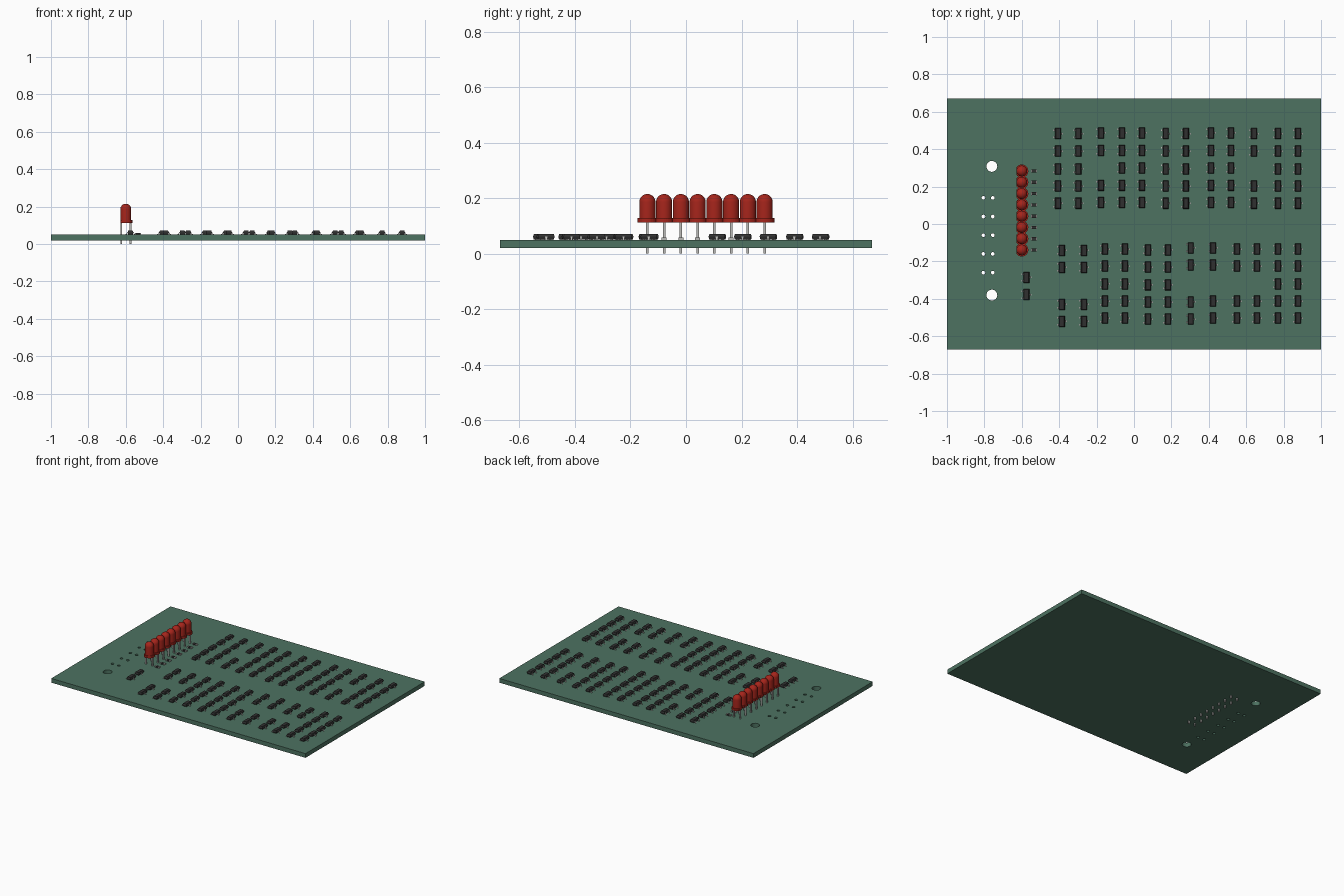
import bpy, bmesh, math

if "Cube" in bpy.data.objects:
    bpy.data.objects.remove(bpy.data.objects["Cube"])

TOP, BOTTOM = 0.05, 0.02


def material(name, rgb):
    m = bpy.data.materials.new(name)
    m.diffuse_color = (*rgb, 1)
    m.use_nodes = True
    m.node_tree.nodes["Principled BSDF"].inputs["Base Color"].default_value = m.diffuse_color
    return m


green = material("board_green", (0.075, 0.17, 0.12))
red = material("led_red", (0.38, 0.018, 0.011))
black = material("package_black", (0.03, 0.03, 0.03))
metal = material("lead_metal", (0.5, 0.5, 0.48))


def finish(bm, name, mats):
    bmesh.ops.recalc_face_normals(bm, faces=bm.faces)
    me = bpy.data.meshes.new(name)
    bm.to_mesh(me)
    bm.free()
    for m in mats:
        me.materials.append(m)
    return me


def place(name, me, loc=(0, 0, 0), turn=0):
    ob = bpy.data.objects.new(name, me)
    ob.location = loc
    ob.rotation_euler.z = turn
    bpy.context.collection.objects.link(ob)
    return ob


def loft(bm, rings, mat=0, smooth=False):
    """Skin closed rings of points and cap both ends."""
    vs = [[bm.verts.new(p) for p in r] for r in rings]
    faces = [bm.faces.new(vs[0][::-1]), bm.faces.new(vs[-1])]
    n = len(vs[0])
    for a, b in zip(vs, vs[1:]):
        for i in range(n):
            j = (i + 1) % n
            f = bm.faces.new((a[i], a[j], b[j], b[i]))
            f.smooth = smooth
            faces.append(f)
    for f in faces:
        f.material_index = mat


def rect(hx, hy, z, cx=0, cy=0):
    return [(cx - hx, cy - hy, z), (cx + hx, cy - hy, z),
            (cx + hx, cy + hy, z), (cx - hx, cy + hy, z)]


def circle(r, z, n, cx=0, cy=0):
    return [(cx + r * math.cos(2 * math.pi * i / n),
             cy + r * math.sin(2 * math.pi * i / n), z) for i in range(n)]


# Circuit board with mounting holes and connector pin holes
bm = bmesh.new()
loops = [rect(1, 0.67, BOTTOM)]
loops += [circle(0.029, BOTTOM, 32, -0.76, y) for y in (0.308, -0.38)]
loops += [circle(0.01, BOTTOM, 16, x, 0.14 - 0.1 * i)
          for x in (-0.805, -0.755) for i in range(5)]
edges = []
for loop in loops:
    vs = [bm.verts.new(p) for p in loop]
    edges += [bm.edges.new((vs[i - 1], vs[i])) for i in range(len(vs))]
bmesh.ops.triangle_fill(bm, use_beauty=True, edges=edges, normal=(0, 0, 1))
res = bmesh.ops.extrude_face_region(bm, geom=bm.faces[:], use_keep_orig=True)
bmesh.ops.translate(bm, vec=(0, 0, TOP - BOTTOM),
                    verts=[v for v in res["geom"] if isinstance(v, bmesh.types.BMVert)])
place("circuit_board", finish(bm, "circuit_board", [green]))

# LED: flanged domed lens with a flat on the flange, and two leads
bm = bmesh.new()
R, N = 0.029, 32
flat = [[(max(x, -R), y, z) for x, y, z in circle(0.035, h, N)] for h in (0.113, 0.128)]
loft(bm, flat)
dome = [(R * math.cos(a), 0.186 + R * math.sin(a))
        for a in (math.pi / 2 * i / 10 for i in range(10))]
loft(bm, [circle(r, z, N) for r, z in [(R, 0.128)] + dome + [(0.002, 0.215)]], smooth=True)
for x in (-0.025, 0.025):
    loft(bm, [rect(0.0045, 0.0045, z, x) for z in (0, 0.115)], 1)
led = finish(bm, "led", [red, metal])

# Chip resistor: dark body with metal end caps
bm = bmesh.new()
loft(bm, [rect(0.0105, 0.0085, z) for z in (0, 0.0085)])
for s in (-1, 1):
    loft(bm, [rect(0.0035, 0.0088, z, s * 0.0135) for z in (0, 0.009)], 1)
resistor = finish(bm, "resistor", [black, metal])

for i in range(8):
    y = -0.139 + 0.0603 * i
    place(f"led_{i + 1}", led, (-0.6, y, 0))
    place(f"resistor_{i + 1}", resistor, (-0.535, y, TOP))

# Transistor: tapered package with three gull-wing legs
bm = bmesh.new()
loft(bm, [rect(0.013, 0.0275, 0.002), rect(0.0155, 0.0295, 0.010),
          rect(0.0155, 0.0295, 0.013), rect(0.012, 0.0265, 0.021)])
leg = [(0.014, 0.012), (0.019, 0.012), (0.0215, 0.003), (0.026, 0.003),
       (0.026, 0), (0.0195, 0), (0.017, 0.009), (0.014, 0.009)]
for side, y in ((1, 0), (-1, 0.0186), (-1, -0.0186)):
    loft(bm, [[(side * x, y + w, z) for x, z in leg] for w in (-0.004, 0.004)], 1)
transistor = finish(bm, "transistor", [black, metal])

spots = [(-0.575, -0.286), (-0.575, -0.378)]

# Upper bank of transistors
upper_x = (-0.406, -0.297, -0.176, -0.064, 0.043, 0.17,
           0.278, 0.412, 0.519, 0.642, 0.77, 0.877)
upper_y = (0.483, 0.39, 0.295, 0.203, 0.111)
for c, x in enumerate(upper_x):
    for r, y in enumerate(upper_y):
        if not (r == 2 and c in (2, 9)):
            spots.append((x, y + (0.004 if c in (2, 3, 4, 7, 8) else 0)))

# Lower bank, with small per-column shifts for its top and bottom rows
lower_x = (-0.385, -0.267, -0.155, -0.048, 0.075, 0.182,
           0.303, 0.423, 0.551, 0.658, 0.77, 0.877)
lower_y = (-0.134, -0.225, -0.32, -0.412, -0.503)
shift = {0: (-0.007, -0.018), 1: (-0.007, -0.018), 4: (-0.005, -0.006),
         5: (-0.005, -0.006), 6: (0.006, -0.005), 7: (0.006, 0)}
for c, x in enumerate(lower_x):
    for r, y in enumerate(lower_y):
        if r == 2 and c not in (2, 3, 4, 5, 10, 11):
            continue
        spots.append((x, y + shift.get(c, (0, 0))[r > 2]))

for i, (x, y) in enumerate(spots):
    place(f"transistor_{i + 1}", transistor, (x, y, TOP))
